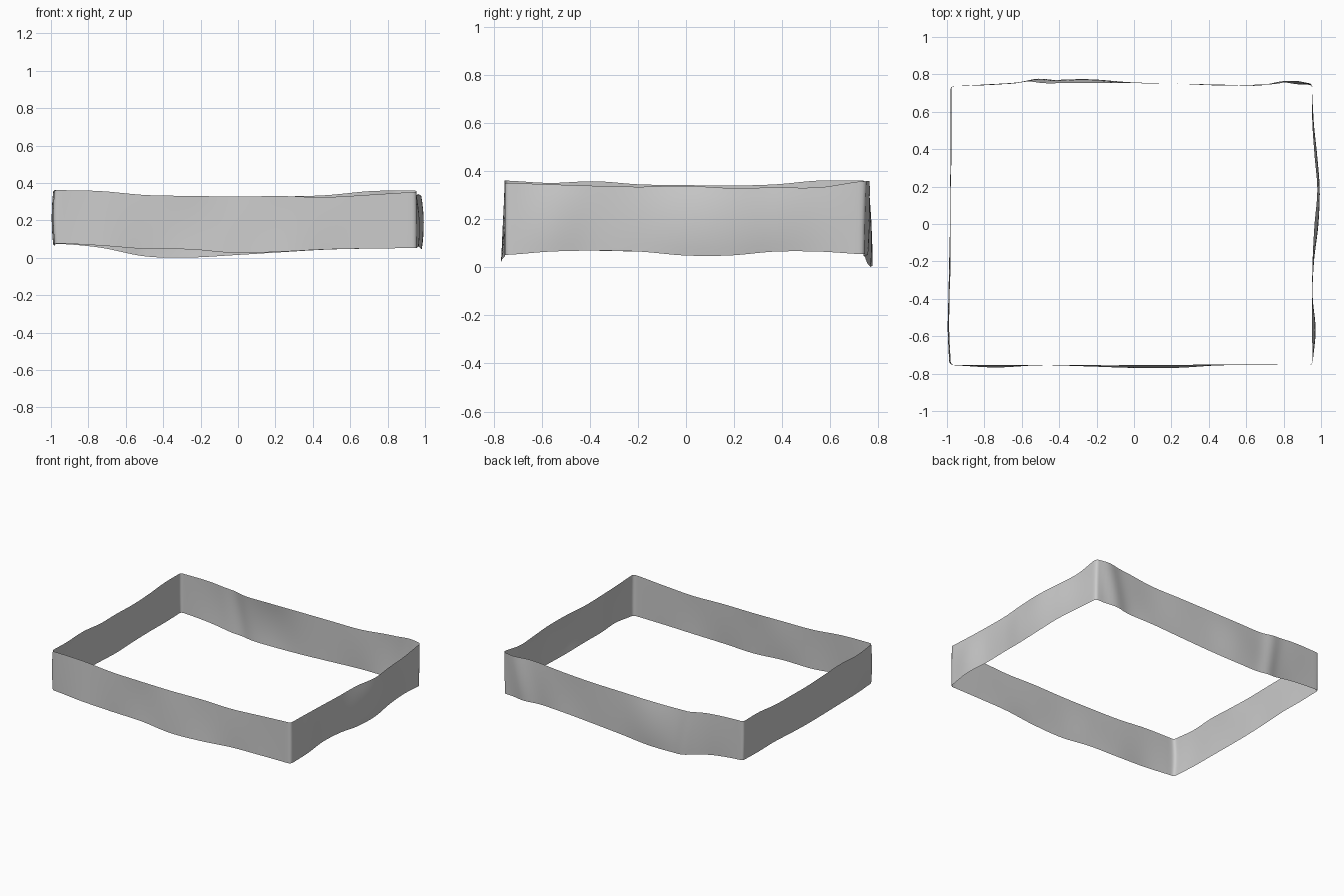
import bpy
import bmesh
import math
from mathutils import Vector

old = bpy.data.objects.get("Cube")
if old:
    bpy.data.objects.remove(old, do_unlink=True)

ROWS, STEPS, CORNER_STEPS = 8, 72, 4
MILLI = 0.001


def smooth_value(values, t):
    """Smooth curve through evenly spaced values, t from 0 to 1."""
    last = len(values) - 1
    i = min(int(t * last), last - 1)
    f = t * last - i
    a, b, c, d = (values[min(max(i + k, 0), last)] for k in (-1, 0, 1, 2))
    return b + f / 2 * (c - a + f * (2*a - 5*b + 4*c - d + f * (3*(b - c) + d - a)))


def wall_columns(start, end, bottom, top, low, middle, high, dents=()):
    """Columns of points along one wall; bulges push outward."""
    start, end = Vector(start), Vector(end)
    along = (end - start).normalized()
    outward = Vector((along.y, -along.x))
    inset = 0.025 / (end - start).length
    columns = []
    for i in range(STEPS + 1):
        t = inset + (1 - 2 * inset) * i / STEPS
        z0, z1, lo, mid, hi = (smooth_value(v, t) * MILLI
                               for v in (bottom, top, low, middle, high))
        column = []
        for r in range(ROWS + 1):
            h = r / ROWS
            push = lo*(1 - h)*(1 - 2*h) + mid*4*h*(1 - h) + hi*h*(2*h - 1)
            for centre, width, height, slant in dents:
                d = (t - centre - slant * (h - 0.5)) / width
                push += height * MILLI * math.exp(-d * d)
            p = start.lerp(end, t) + outward * push
            column.append(Vector((p.x, p.y, z0 + (z1 - z0) * h)))
        columns.append(column)
    return columns


# Outline corners, counterclockwise from the front
fl, fr, br, bl = (-.98, -.755), (.955, -.755), (.955, .745), (-.98, .745)

front_wall = wall_columns(
    fl, fr,
    bottom=(78, 66, 48, 45, 26, 33, 45, 50, 52),
    top=(362, 357, 336, 331, 328, 330, 325, 338, 352),
    low=(0, 12, 0, 6, 14, 14, 0, 0, 0),
    middle=(0, 6, 0, 0, 8, 4, 0, -2, 0),
    high=(0, 0, -2, 0, 0, -2, -3, -3, 0))
right_wall = wall_columns(
    fr, br,
    bottom=(52, 66, 70, 66, 50, 50, 66, 66, 55),
    top=(352, 346, 340, 336, 340, 331, 333, 334, 360),
    low=(0, 12, -3, 4, 22, 28, 15, 2, 0),
    middle=(0, 15, 0, 8, 30, 38, 24, 5, 0),
    high=(0, -3, -3, 0, 10, 25, 10, -2, 0))
back_wall = wall_columns(
    br, bl,
    bottom=(55, 50, 44, 30, 15, 2, 8, 55, 76),
    top=(360, 357, 335, 328, 325, 322, 325, 355, 362),
    low=(0, -8, 0, 5, 12, 25, 20, 0, -8),
    middle=(0, 0, -4, 5, 12, 28, 18, 4, -8),
    high=(0, 0, -4, 5, 8, 10, 6, 2, -8),
    dents=((.07, .04, 20, -.04), (.77, .03, 12, .03)))
left_wall = wall_columns(
    bl, fl,
    bottom=(76, 72, 74, 68, 62, 66, 70, 74, 78),
    top=(362, 362, 346, 341, 343, 346, 359, 352, 362),
    low=(-4, -4, -4, 0, 0, 4, 6, 8, 0),
    middle=(0, 0, 0, 4, 4, 8, 12, 16, 8),
    high=(0, 0, 2, 0, 4, 0, 6, 8, 0))


def corner_columns(a, b, flip):
    """Rounded corner between the last column of one wall and the next."""
    columns = []
    for i in range(1, CORNER_STEPS):
        t = i / CORNER_STEPS
        column = []
        for p, q in zip(a, b):
            x, y = (p.x, q.y) if flip else (q.x, p.y)
            c = Vector((x, y, (p.z + q.z) / 2))
            column.append(p * (1 - t)**2 + c * 2 * t * (1 - t) + q * t**2)
        columns.append(column)
    return columns


walls = [front_wall, right_wall, back_wall, left_wall]
loop = []
for i, wall in enumerate(walls):
    loop += wall + corner_columns(wall[-1], walls[(i + 1) % 4][0], i % 2 == 1)

# One closed sheet
bm = bmesh.new()
grid = [[bm.verts.new(p) for p in column] for column in loop]
for a, b in zip(grid, grid[1:] + grid[:1]):
    for r in range(ROWS):
        bm.faces.new((a[r], b[r], b[r + 1], a[r + 1])).smooth = True
mesh = bpy.data.meshes.new("wavy_band")
bm.to_mesh(mesh)
bm.free()
band = bpy.data.objects.new("wavy_band", mesh)
bpy.context.collection.objects.link(band)

grey = bpy.data.materials.new("light_grey")
grey.use_nodes = True
colour = (0.6, 0.6, 0.6, 1)
grey.diffuse_color = colour
grey.node_tree.nodes["Principled BSDF"].inputs["Base Color"].default_value = colour
mesh.materials.append(grey)
